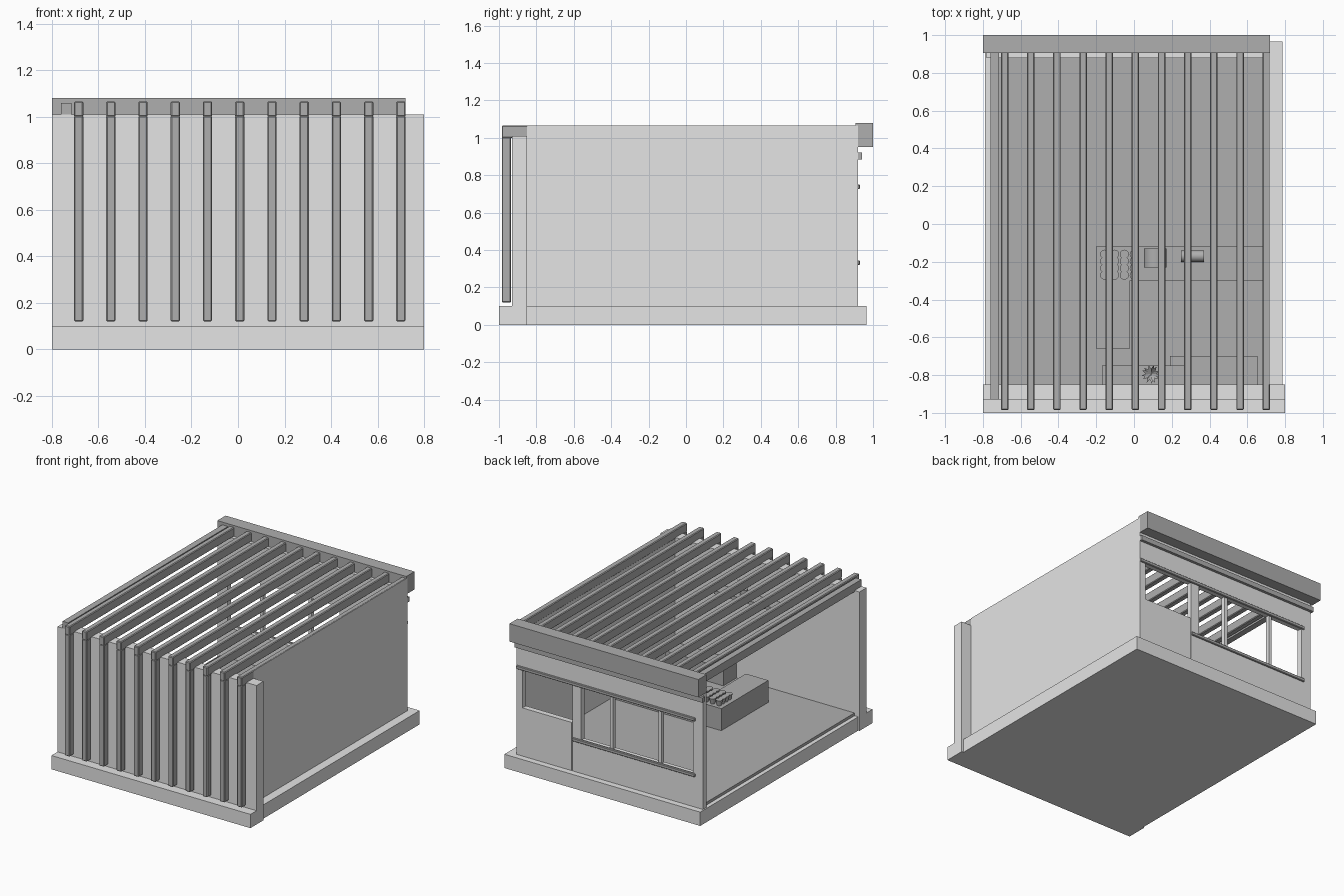
import bpy
import bmesh
import math
import random
from mathutils import Matrix, Vector

random.seed(4)
if "Cube" in bpy.data.objects:
    bpy.data.objects.remove(bpy.data.objects["Cube"], do_unlink=True)


def material(name, value):
    m = bpy.data.materials.new(name)
    m.use_nodes = True
    colour = (value, value, value, 1)
    m.diffuse_color = colour
    m.node_tree.nodes["Principled BSDF"].inputs["Base Color"].default_value = colour
    return m


LIGHT = material("light grey plaster", 0.78)
MID = material("mid grey timber", 0.43)


def finish(name, bm, mat, bevel=0, smooth=False):
    mesh = bpy.data.meshes.new(name)
    bm.to_mesh(mesh)
    bm.free()
    mesh.materials.append(mat)
    ob = bpy.data.objects.new(name, mesh)
    bpy.context.collection.objects.link(ob)
    if bevel:
        mod = ob.modifiers.new("soft edge", "BEVEL")
        mod.width = bevel
        mod.segments = 1
    if smooth:
        bpy.ops.object.select_all(action="DESELECT")
        ob.select_set(True)
        bpy.context.view_layer.objects.active = ob
        bpy.ops.object.shade_smooth_by_angle()
    return ob


def add_box(bm, x, y, z):
    size = Vector((x[1] - x[0], y[1] - y[0], z[1] - z[0]))
    centre = Vector((sum(x), sum(y), sum(z))) / 2
    bmesh.ops.create_cube(bm, size=1, matrix=Matrix.Translation(centre) @ Matrix.Diagonal(size.to_4d()))


def box(name, x, y, z, mat, bevel=0):
    bm = bmesh.new()
    add_box(bm, x, y, z)
    return finish(name, bm, mat, bevel)


def cylinder(name, centre, radius, length, axis, mat):
    bm = bmesh.new()
    turn = Matrix.Rotation(math.pi / 2, 4, "Y" if axis == "X" else "X") if axis != "Z" else Matrix()
    bmesh.ops.create_cone(bm, cap_ends=True, segments=20, radius1=radius, radius2=radius,
                          depth=length, matrix=Matrix.Translation(centre) @ turn)
    return finish(name, bm, mat, smooth=True)


# Foundation, floor and solid walls
box("foundation_slab", (-0.79, 0.785), (-0.95, 0.965), (0, 0.1), LIGHT)
box("front_curb", (-0.8, 0.8), (-1, -0.93), (0, 0.1), LIGHT)
box("floor", (-0.76, 0.69), (-0.85, 0.88), (0.09, 0.12), MID)
box("front_wall", (-0.8, 0.8), (-0.93, -0.85), (0, 1.01), LIGHT)
box("left_wall", (0.685, 0.72), (-0.85, 0.92), (0.1, 1.065), LIGHT)

# Back wall built around the door opening and the long window
BACK = (0.88, 0.92)
for name, x, z in [
    ("back_wall_top", (-0.78, 0.7), (0.73, 1.0)),
    ("back_wall_under_window", (-0.78, 0.27), (0.1, 0.34)),
    ("back_wall_end", (-0.78, -0.7), (0.34, 0.73)),
    ("back_wall_pier", (0.2, 0.27), (0.34, 0.73)),
    ("back_door_panel", (0.275, 0.69), (0.1, 0.45)),
    ("back_door_jamb", (0.67, 0.69), (0.45, 0.73)),
]:
    box(name, x, BACK, z, LIGHT)
for i, x in enumerate((-0.43, -0.04)):
    box(f"window_mullion_{i + 1}", (x - 0.012, x + 0.012), (0.885, 0.915), (0.34, 0.73), LIGHT)

# Horizontal mouldings on the back
box("back_cornice", (-0.79, 0.72), (0.91, 0.94), (0.885, 0.92), MID)
box("window_head_rail", (-0.72, 0.72), (0.91, 0.93), (0.725, 0.75), MID, 0.004)
box("window_sill", (-0.72, 0.27), (0.91, 0.93), (0.32, 0.345), MID, 0.004)
box("back_roof_beam", (-0.8, 0.72), (0.905, 1.0), (0.95, 1.08), MID)

# Pergola: edge header and eleven slats that run over the roof and down the front
box("right_roof_header", (-0.76, -0.715), (-0.93, 0.91), (1.0, 1.06), MID)
for i in range(11):
    x = -0.685 + 0.1385 * i
    span = (x - 0.02, x + 0.02)
    box(f"roof_slat_{i + 1}", span, (-0.985, 0.91), (1.0, 1.066), MID, 0.005)
    box(f"front_slat_{i + 1}", span, (-0.985, -0.935), (0.12, 1.005), MID, 0.005)

# L-shaped service counter
TOP = 0.28
box("counter_long", (-0.2, 0.685), (-0.3, -0.12), (0.12, TOP), MID)
box("counter_return", (-0.2, -0.02), (-0.66, -0.3), (0.12, TOP), MID)

# Cups, drum and roller on the counter
for row in range(4):
    for col in range(4):
        bm = bmesh.new()
        spot = Vector((-0.155 + 0.052 * col, -0.16 - 0.037 * row, TOP + 0.02))
        bmesh.ops.create_cone(bm, cap_ends=True, segments=12, radius1=0.016, radius2=0.024,
                              depth=0.04, matrix=Matrix.Translation(spot))
        finish(f"cup_{row + 1}_{col + 1}", bm, MID, smooth=True)
cylinder("counter_drum", (0.112, -0.18, TOP + 0.06), 0.06, 0.1, "Y", MID)
cylinder("counter_roller", (0.31, -0.17, TOP + 0.03), 0.03, 0.12, "X", MID)

# Bench and wall shelf on the inside of the front wall
box("bench", (0.19, 0.655), (-0.85, -0.7), (0.12, 0.25), MID)
box("wall_shelf", (-0.17, 0.3), (-0.85, -0.75), (0.74, 0.765), MID)

# Potted plant on the shelf
cylinder("plant_pot", (0.09, -0.795, 0.79), 0.025, 0.05, "Z", MID)
bm = bmesh.new()
for i in range(14):
    a = i * 2.4
    d = Vector((math.cos(a), math.sin(a), 0))
    side = Vector((-d.y, d.x, 0)) * 0.009
    root = Vector((0.09, -0.795, 0.81))
    mid = root + d * 0.025 + Vector((0, 0, random.uniform(0.03, 0.06)))
    tip = root + d * 0.05 + Vector((0, 0, random.uniform(0.02, 0.08)))
    bm.faces.new([bm.verts.new(p) for p in (root, mid + side, tip, mid - side)])
finish("plant_leaves", bm, MID)
